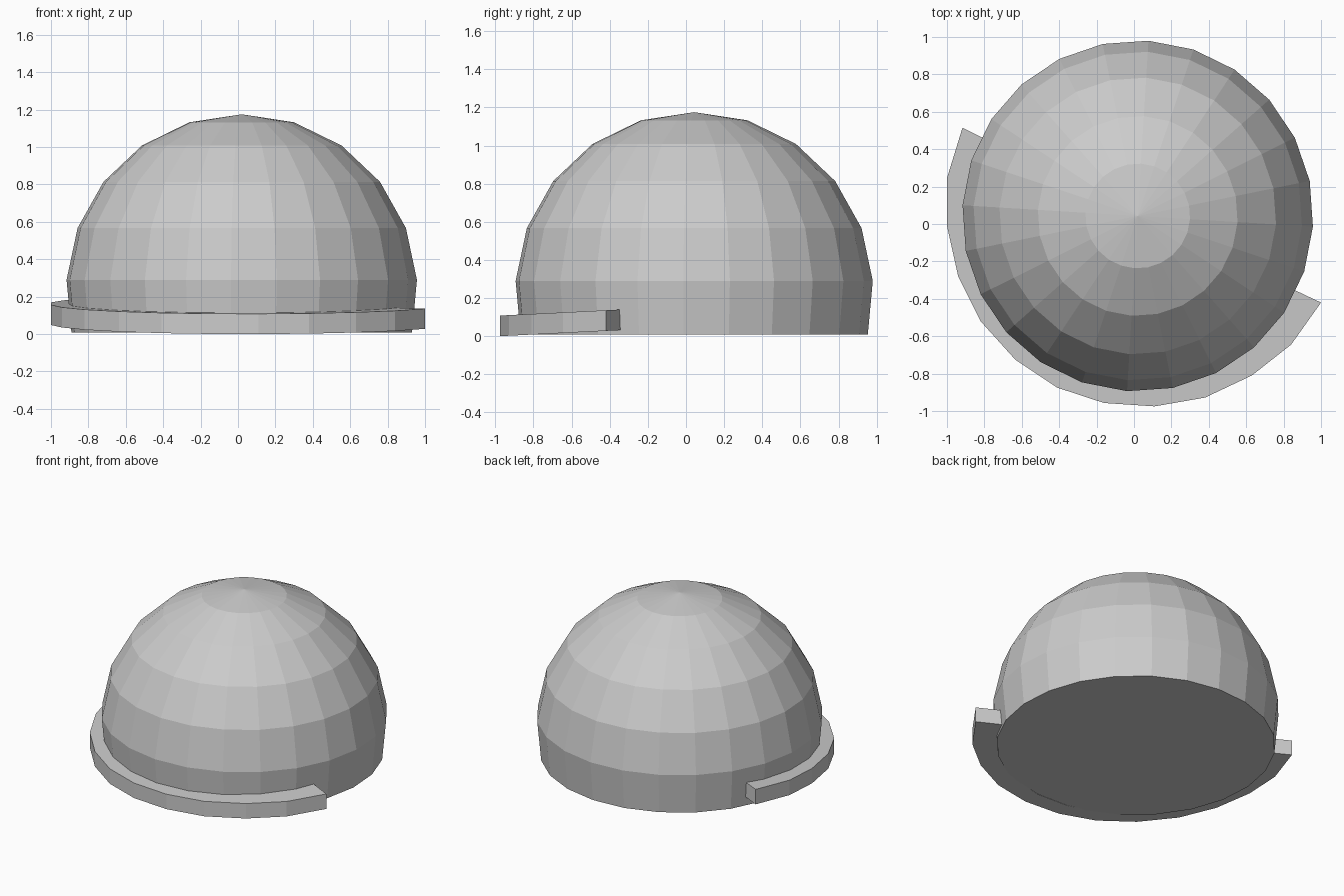
import bpy, bmesh, math

if "Cube" in bpy.data.objects:
    bpy.data.objects.remove(bpy.data.objects["Cube"])

CX, CY = 0.02, 0.043        # dome axis
R, APEX = 0.94, 1.175       # sphere radius and top height
SEGS, STEP, PHASE = 24, math.radians(17.33), math.radians(11.5)


def finish(bm, name):
    bmesh.ops.recalc_face_normals(bm, faces=bm.faces)
    mesh = bpy.data.meshes.new(name)
    bm.to_mesh(mesh)
    bm.free()
    obj = bpy.data.objects.new(name, mesh)
    bpy.context.collection.objects.link(obj)
    return obj


def bridge(bm, a, b, closed=True):
    n = len(a)
    for i in range(n if closed else n - 1):
        j = (i + 1) % n
        bm.faces.new((a[i], a[j], b[j], b[i]))


# Dome: faceted sphere cut off flat a little below its equator
bm = bmesh.new()
apex = bm.verts.new((CX, CY, APEX))
rings = []
for k in range(1, 7):
    r = R * math.sin(k * STEP)
    z = APEX - R * (1 - math.cos(k * STEP))
    rings.append([bm.verts.new((CX + r * math.cos(PHASE + math.tau * i / SEGS),
                                CY + r * math.sin(PHASE + math.tau * i / SEGS), z))
                  for i in range(SEGS)])
for i in range(SEGS):
    bm.faces.new((apex, rings[0][i], rings[0][(i + 1) % SEGS]))
for a, b in zip(rings, rings[1:]):
    bridge(bm, a, b)
bm.faces.new(rings[-1])
finish(bm, "dome")

# Brim: slightly tilted half band around the front of the dome
outer = [(-0.917, 0.515), (-1, 0.245), (-1, -0.01), (-0.94, -0.28), (-0.82, -0.52),
         (-0.635, -0.725), (-0.41, -0.875), (-0.16, -0.957), (0.11, -0.975),
         (0.38, -0.928), (0.63, -0.81), (0.84, -0.645), (1, -0.42)]
INNER, THICK = 0.905, 0.108
bm = bmesh.new()
sections = []
for x, y in outer:
    d = math.hypot(x - CX, y - CY)
    ix, iy = CX + (x - CX) * INNER / d, CY + (y - CY) * INNER / d
    sections.append([bm.verts.new((px, py, 0.049 + 0.05 * py + h))
                     for px, py, h in ((x, y, 0), (x, y, THICK),
                                       (ix, iy, THICK), (ix, iy, 0))])
for a, b in zip(sections, sections[1:]):
    bridge(bm, a, b)
bm.faces.new(sections[0])
bm.faces.new(sections[-1])
finish(bm, "brim")
